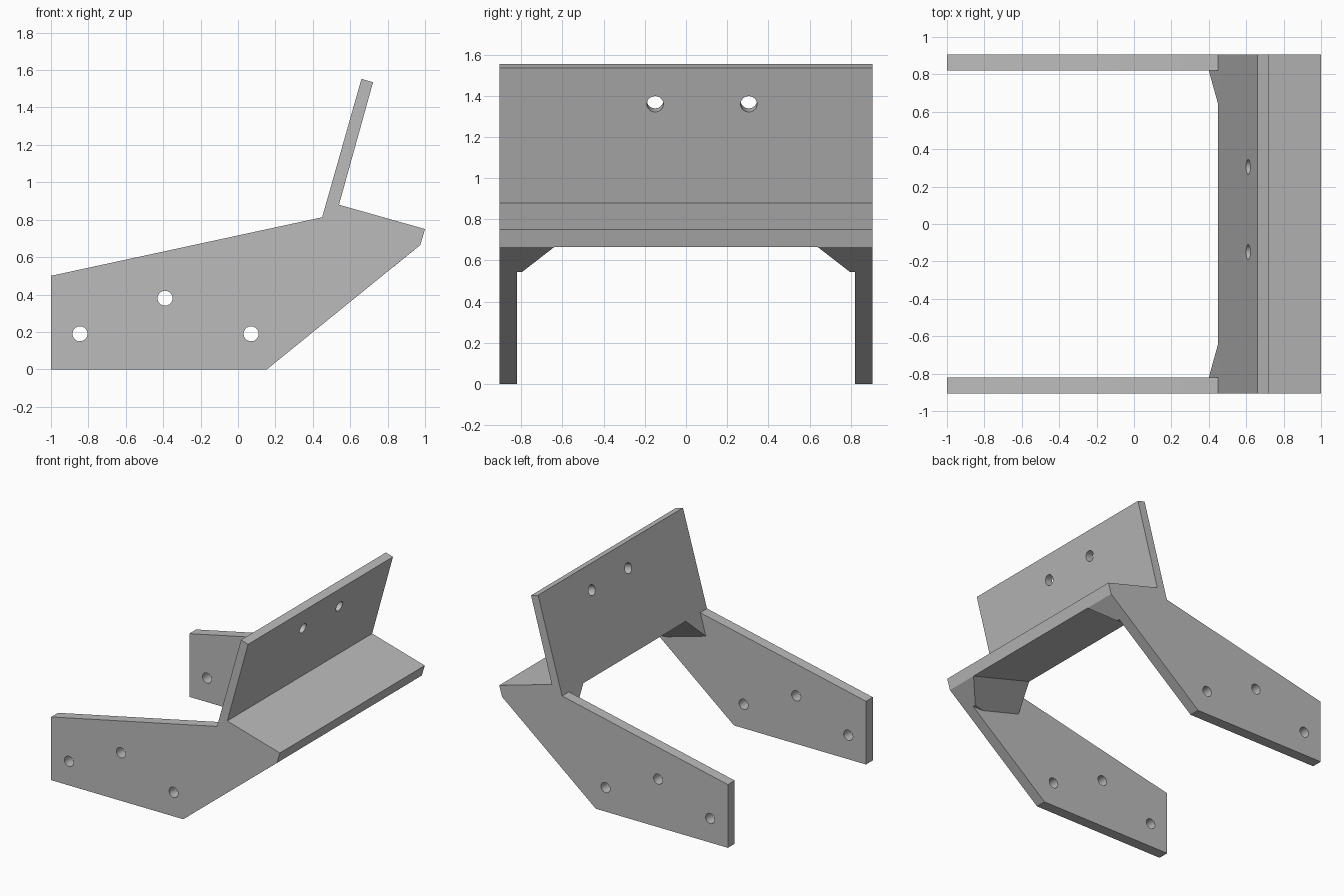
import bpy, bmesh, math
from mathutils import Vector, Matrix

cube = bpy.data.objects.get("Cube")
if cube:
    bpy.data.objects.remove(cube, do_unlink=True)

grey = bpy.data.materials.new("plain grey")
grey.use_nodes = True
colour = (0.5, 0.5, 0.5, 1)
grey.diffuse_color = colour
grey.node_tree.nodes["Principled BSDF"].inputs["Base Color"].default_value = colour

HALF, INNER, HOLE = 0.905, 0.82, 0.04


def finish(name, bm):
    bmesh.ops.recalc_face_normals(bm, faces=bm.faces)
    mesh = bpy.data.meshes.new(name)
    bm.to_mesh(mesh)
    bm.free()
    mesh.materials.append(grey)
    obj = bpy.data.objects.new(name, mesh)
    bpy.context.collection.objects.link(obj)
    return obj


def extrude_profile(name, points, y0, y1):
    bm = bmesh.new()
    face = bm.faces.new([bm.verts.new((x, y0, z)) for x, z in points])
    moved = bmesh.ops.extrude_face_region(bm, geom=[face])["geom"]
    verts = [v for v in moved if isinstance(v, bmesh.types.BMVert)]
    bmesh.ops.translate(bm, verts=verts, vec=(0, y1 - y0, 0))
    return finish(name, bm)


def drill(obj, centres, axis):
    # One hidden cutter holding a cylinder for every hole
    bm = bmesh.new()
    turn = Vector((0, 0, 1)).rotation_difference(Vector(axis)).to_matrix().to_4x4()
    for c in centres:
        bmesh.ops.create_cone(bm, cap_ends=True, segments=32, radius1=HOLE, radius2=HOLE,
                              depth=0.3, matrix=Matrix.Translation(c) @ turn)
    cutter = finish(obj.name + "_hole_cutter", bm)
    cutter.hide_render = True
    cutter.hide_set(True)
    mod = obj.modifiers.new("holes", 'BOOLEAN')
    mod.object = cutter
    mod.operation = 'DIFFERENCE'
    mod.solver = 'EXACT'
    # Bake the holes, then drop the cutter
    bpy.context.view_layer.update()
    baked = bpy.data.meshes.new_from_object(obj.evaluated_get(bpy.context.evaluated_depsgraph_get()))
    obj.modifiers.clear()
    obj.data = baked
    bpy.data.objects.remove(cutter, do_unlink=True)
    bpy.ops.object.select_all(action='DESELECT')
    obj.select_set(True)
    bpy.context.view_layer.objects.active = obj
    bpy.ops.object.shade_smooth_by_angle(angle=math.radians(30))


# Leaning upright and sloping shelf in one L-shaped section
bracket = extrude_profile("upright_and_shelf", [
    (0.45, 0.813), (0.66, 1.553), (0.722, 1.535), (0.54, 0.88), (1, 0.75), (0.975, 0.665)], -HALF, HALF)
drill(bracket, [(0.643, y, 1.368) for y in (-0.15, 0.305)], (-0.963, 0, 0.27))

side_profile = [(-1, 0), (0.155, 0), (0.975, 0.665), (0.45, 0.813), (-1, 0.5)]
gusset_points = [(0.45, 0.64, 0.813), (0.975, 0.64, 0.665), (0.45, INNER, 0.813), (0.975, INNER, 0.665),
                 (0.40, INNER, 0.64), (0.828, 0.795, 0.545), (0.828, INNER, 0.545), (0.736, INNER, 0.545)]

for label, s in (("front", -1), ("back", 1)):
    # Side plate with three bolt holes
    plate = extrude_profile(label + "_side_plate", side_profile, s * INNER, s * HALF)
    drill(plate, [(x, s * 0.86, z) for x, z in ((-0.845, 0.19), (-0.39, 0.38), (0.07, 0.19))], (0, 1, 0))
    # Corner gusset under the shelf
    bm = bmesh.new()
    for x, y, z in gusset_points:
        bm.verts.new((x, s * y, z))
    bmesh.ops.convex_hull(bm, input=bm.verts)
    bmesh.ops.dissolve_limit(bm, angle_limit=0.03, verts=bm.verts, edges=bm.edges)
    finish(label + "_gusset", bm)
